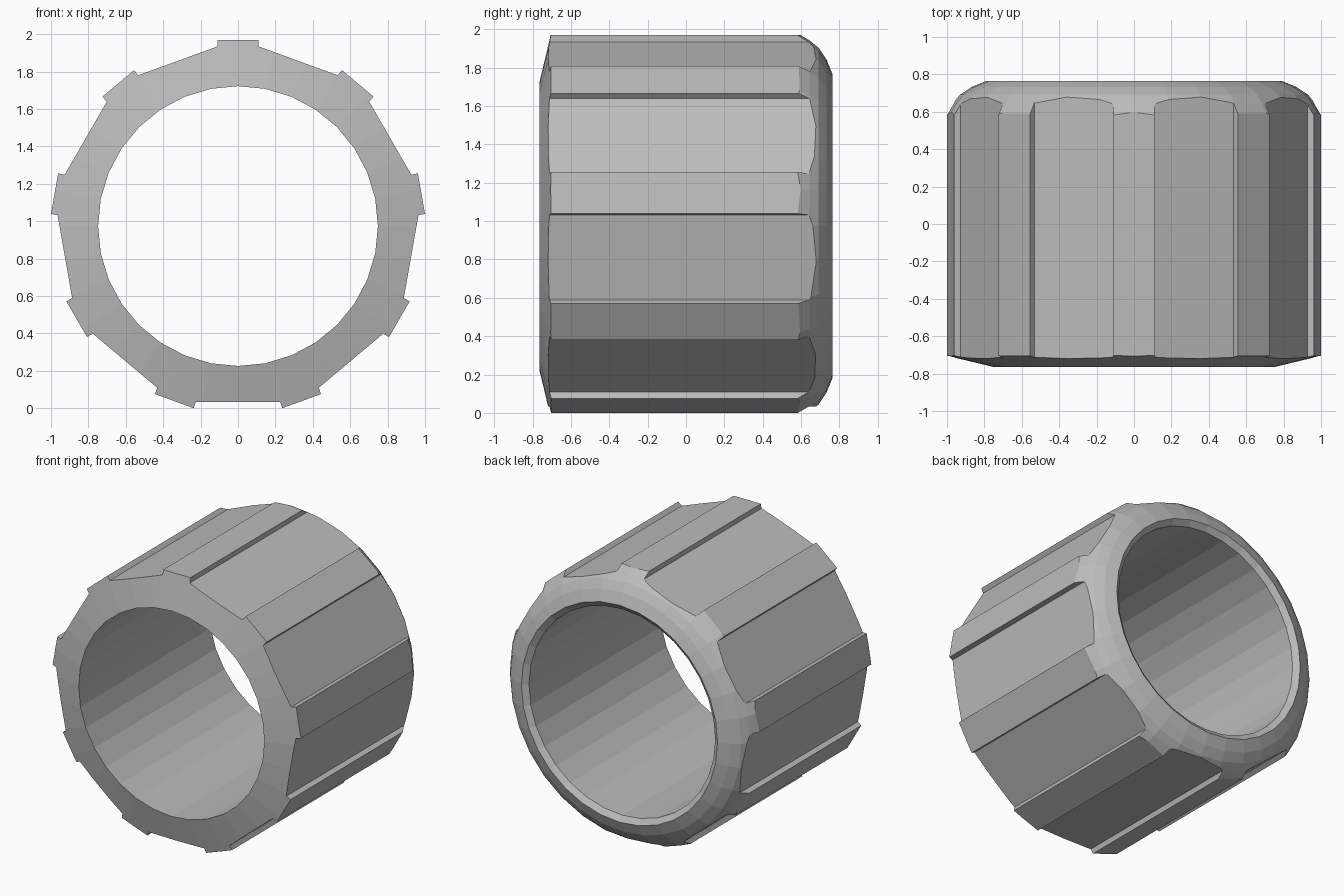
import bpy, bmesh
from math import sin, cos, tan, pi, radians
from mathutils import Vector

if "Cube" in bpy.data.objects:
    bpy.data.objects.remove(bpy.data.objects["Cube"], do_unlink=True)

CENTRE_Z = 0.974
RIB_RADIUS, FLAT_RADIUS, RIB_HALF = 0.996, 0.94, 0.11
RIBS, SEGMENTS = 9, 32

steel = bpy.data.materials.new("grey metal")
steel.use_nodes = True
grey = (0.5, 0.5, 0.5, 1)
steel.diffuse_color = grey
steel.node_tree.nodes["Principled BSDF"].inputs["Base Color"].default_value = grey


def make_object(name, bm):
    bmesh.ops.recalc_face_normals(bm, faces=bm.faces)
    mesh = bpy.data.meshes.new(name)
    bm.to_mesh(mesh)
    bm.free()
    mesh.materials.append(steel)
    obj = bpy.data.objects.new(name, mesh)
    bpy.context.collection.objects.link(obj)
    return obj


# Turned ring: closed section of (radius, y), swept around the y axis
section = [(0.748, -0.765), (1.05, -0.693), (1.05, 0.52), (0.998, 0.595),
           (0.968, 0.645), (0.93, 0.692), (0.87, 0.732), (0.79, 0.765),
           (0.75, 0.735)]
bm = bmesh.new()
rings = []
for i in range(SEGMENTS):
    a = 2 * pi * i / SEGMENTS
    rings.append([bm.verts.new((r * cos(a), y, CENTRE_Z + r * sin(a)))
                  for r, y in section])
for i, ring in enumerate(rings):
    following = rings[(i + 1) % SEGMENTS]
    for j in range(len(section)):
        k = (j + 1) % len(section)
        bm.faces.new((ring[j], ring[k], following[k], following[j]))
ring_nut = make_object("ribbed_ring", bm)

# Outline prism: nine flats with a raised rib on every corner
half_step = pi / RIBS
rib_base = (FLAT_RADIUS - RIB_HALF * sin(half_step)) / cos(half_step)
bm = bmesh.new()
outline = []
for i in range(RIBS):
    a = pi / 2 + 2 * pi * i / RIBS
    out, side = Vector((cos(a), 0, sin(a))), Vector((-sin(a), 0, cos(a)))
    for r, t in ((rib_base, -RIB_HALF), (RIB_RADIUS, -RIB_HALF),
                 (RIB_RADIUS, RIB_HALF), (rib_base, RIB_HALF)):
        outline.append(bm.verts.new(out * r + side * t + Vector((0, -1, CENTRE_Z))))
cap = bm.faces.new(outline)
extruded = bmesh.ops.extrude_face_region(bm, geom=[cap])["geom"]
bmesh.ops.translate(bm, vec=(0, 2, 0),
                    verts=[v for v in extruded if isinstance(v, bmesh.types.BMVert)])
prism = make_object("outline_cutter", bm)

# Keep only the part of the ring inside the ribbed outline
trim = ring_nut.modifiers.new("ribbed outline", "BOOLEAN")
trim.operation, trim.solver, trim.object = "INTERSECT", "EXACT", prism
bpy.context.view_layer.objects.active = ring_nut
ring_nut.select_set(True)
bpy.ops.object.modifier_apply(modifier=trim.name)
bpy.data.objects.remove(prism, do_unlink=True)
